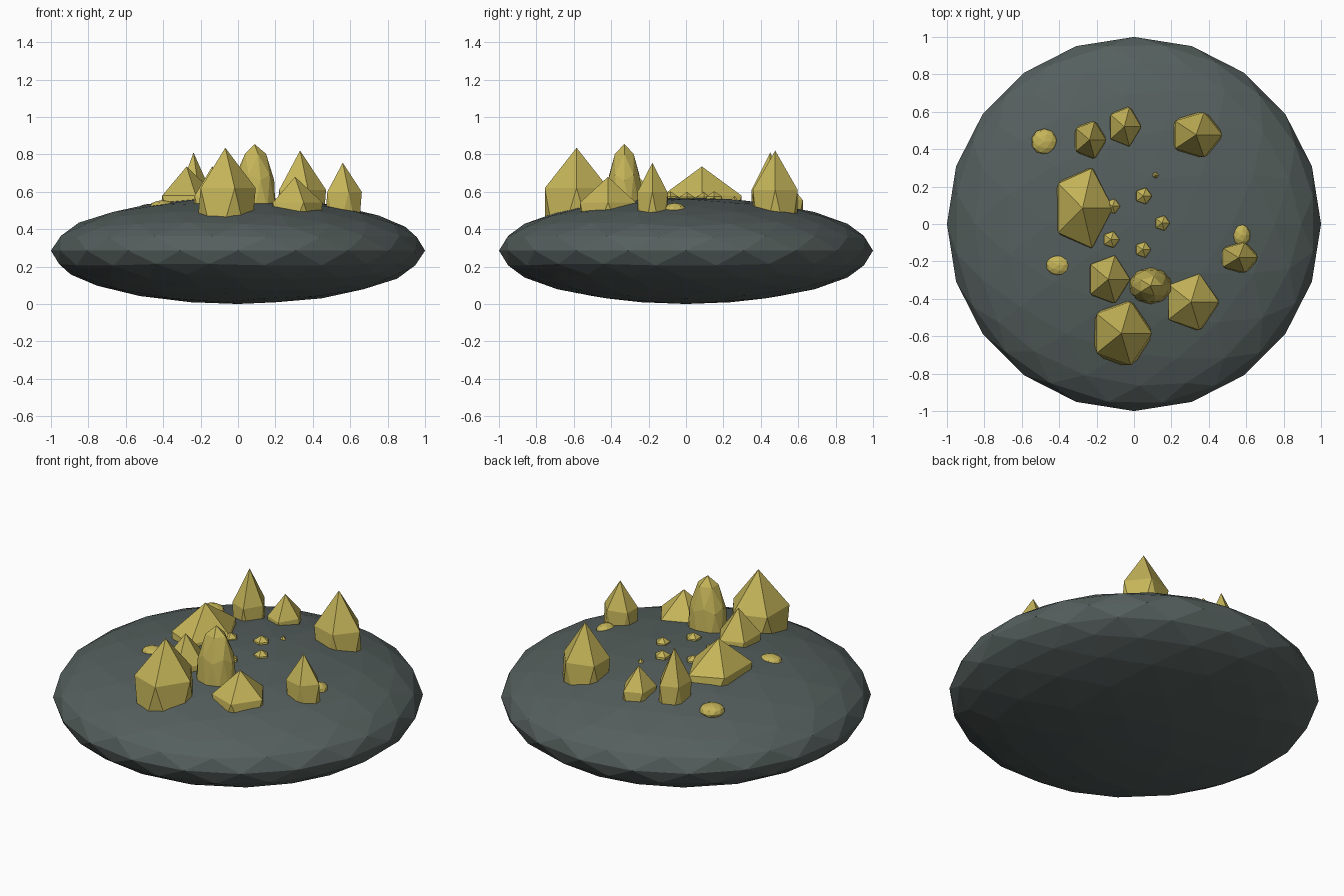
import bpy

cube = bpy.data.objects.get("Cube")
if cube:
    bpy.data.objects.remove(cube, do_unlink=True)


def make_material(name, colour):
    mat = bpy.data.materials.new(name)
    mat.use_nodes = True
    mat.diffuse_color = (*colour, 1)
    mat.node_tree.nodes["Principled BSDF"].inputs["Base Color"].default_value = (*colour, 1)
    return mat


stone = make_material("dark slate", (0.09, 0.115, 0.11))
gold = make_material("dull gold", (0.56, 0.46, 0.10))


def gem(name, mat, detail, x, y, rx, ry, low, top):
    """Faceted ball stretched between two heights."""
    half = (top - low) / 2
    bpy.ops.mesh.primitive_ico_sphere_add(
        subdivisions=detail, radius=1, location=(x, y, low + half))
    ob = bpy.context.object
    ob.name = name
    ob.scale = (rx, ry, half)
    bpy.ops.object.transform_apply(location=False, rotation=False, scale=True)
    ob.data.materials.append(mat)
    bpy.ops.object.shade_flat()
    return ob


# Flattened boulder
gem("rock_base", stone, 3, 0, 0, 1, 1, 0, 0.57)

# Large pointed crystals: x, y, radii, bottom, tip
large = [
    (-0.068, -0.585, 0.182, 0.20, 0.055, 0.835),
    (-0.275, 0.085, 0.180, 0.25, 0.17, 0.735),
    (-0.138, -0.296, 0.130, 0.15, 0.17, 0.735),
    (-0.238, 0.450, 0.099, 0.116, 0.09, 0.81),
    (-0.052, 0.520, 0.100, 0.123, 0.23, 0.68),
    (0.332, 0.477, 0.155, 0.141, 0.06, 0.82),
    (0.305, -0.417, 0.165, 0.176, 0.18, 0.68),
    (0.560, -0.180, 0.114, 0.094, 0.19, 0.755),
]
for i, spec in enumerate(large):
    gem(f"large_crystal_{i + 1}", gold, 1, *spec)

# Tall rounded crystal
gem("rounded_crystal", gold, 2, 0.088, -0.33, 0.118, 0.10, 0.155, 0.855)

# Low nuggets
nuggets = [
    (-0.48, 0.44, 0.07, 0.07, 0.46, 0.535),
    (-0.405, -0.22, 0.066, 0.057, 0.49, 0.555),
    (0.573, -0.06, 0.05, 0.062, 0.46, 0.54),
]
for i, spec in enumerate(nuggets):
    gem(f"nugget_{i + 1}", gold, 2, *spec)

# Tiny crystals in the middle
tiny = [(0.05, 0.15, 0.05), (0.15, 0.005, 0.046), (0.047, -0.137, 0.048),
        (-0.123, -0.083, 0.05), (-0.115, 0.095, 0.045), (0.115, 0.26, 0.02)]
for i, (x, y, r) in enumerate(tiny):
    gem(f"tiny_crystal_{i + 1}", gold, 1, x, y, r, r, 0.5, 0.56 + r * 0.85)
